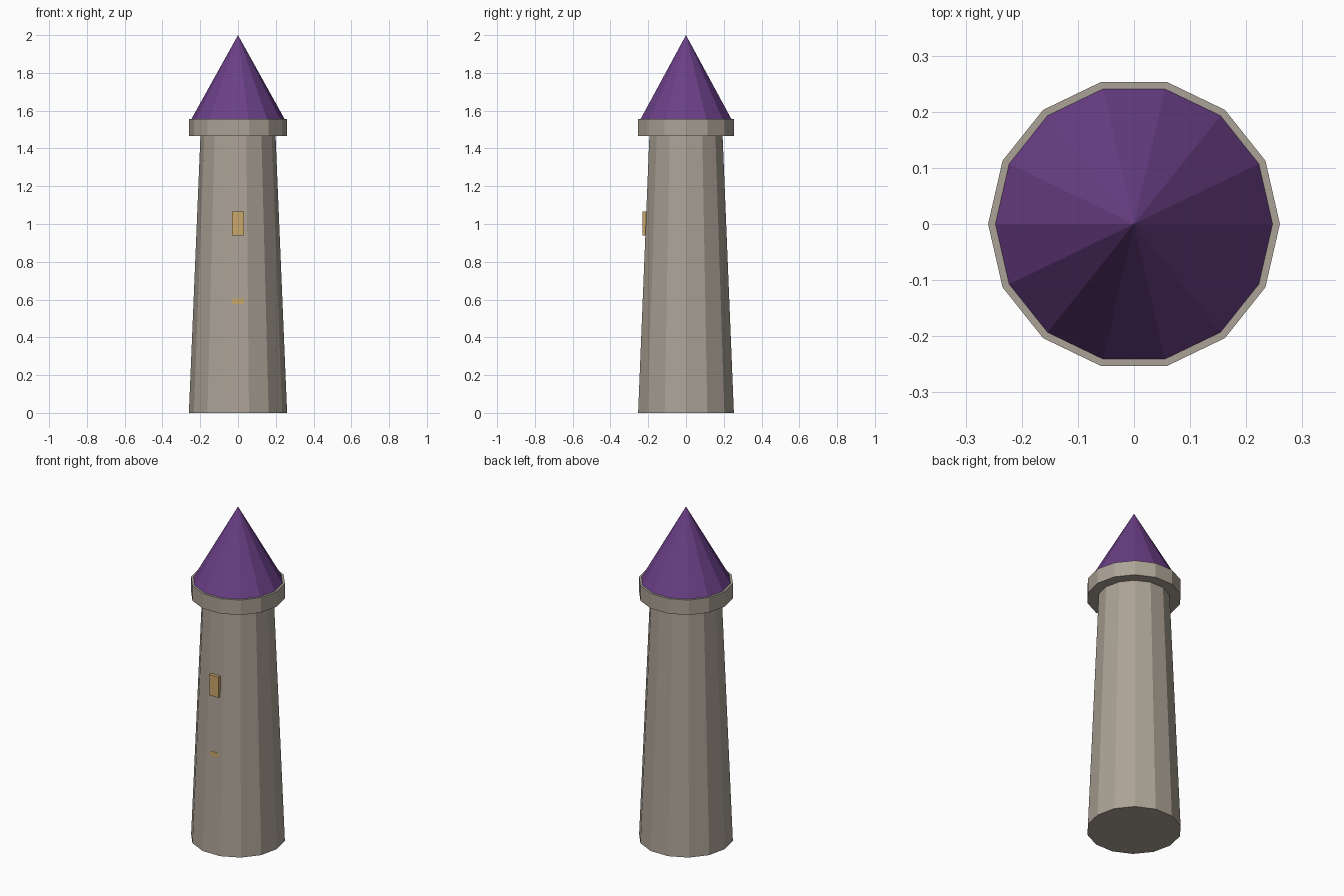
import bpy
import math

if "Cube" in bpy.data.objects:
    bpy.data.objects.remove(bpy.data.objects["Cube"])

SIDES = 14


def material(name, rgb):
    m = bpy.data.materials.new(name)
    m.diffuse_color = (*rgb, 1.0)
    m.use_nodes = True
    m.node_tree.nodes["Principled BSDF"].inputs["Base Color"].default_value = m.diffuse_color
    return m


stone = material("grey stone", (0.41, 0.365, 0.305))
purple = material("purple roof tiles", (0.145, 0.05, 0.24))
gold = material("warm window light", (0.60, 0.39, 0.145))


def frustum(name, r_low, r_high, z_low, z_high, mat):
    bpy.ops.mesh.primitive_cone_add(
        vertices=SIDES, radius1=r_low, radius2=r_high, depth=z_high - z_low,
        location=(0, 0, (z_low + z_high) / 2), rotation=(0, 0, math.pi / 2))
    ob = bpy.context.object
    ob.name = name
    ob.data.materials.append(mat)
    return ob


def window(name, z_low, z_high):
    front, back, half_width = -0.23, -0.19, 0.031
    bpy.ops.mesh.primitive_cube_add(
        size=1, location=(0, (front + back) / 2, (z_low + z_high) / 2))
    ob = bpy.context.object
    ob.name = name
    ob.scale = (2 * half_width, back - front, z_high - z_low)
    ob.data.materials.append(gold)


# Tapered shaft, overhanging collar and pointed roof
frustum("tower_shaft", 0.26, 0.197, 0.0, 1.51, stone)
frustum("collar", 0.26, 0.26, 1.465, 1.555, stone)
frustum("roof", 0.247, 0.0, 1.555, 2.0, purple)

# Front windows; the lower one is mostly sunk in the wider wall
window("upper_window", 0.94, 1.065)
window("lower_window", 0.48, 0.605)
